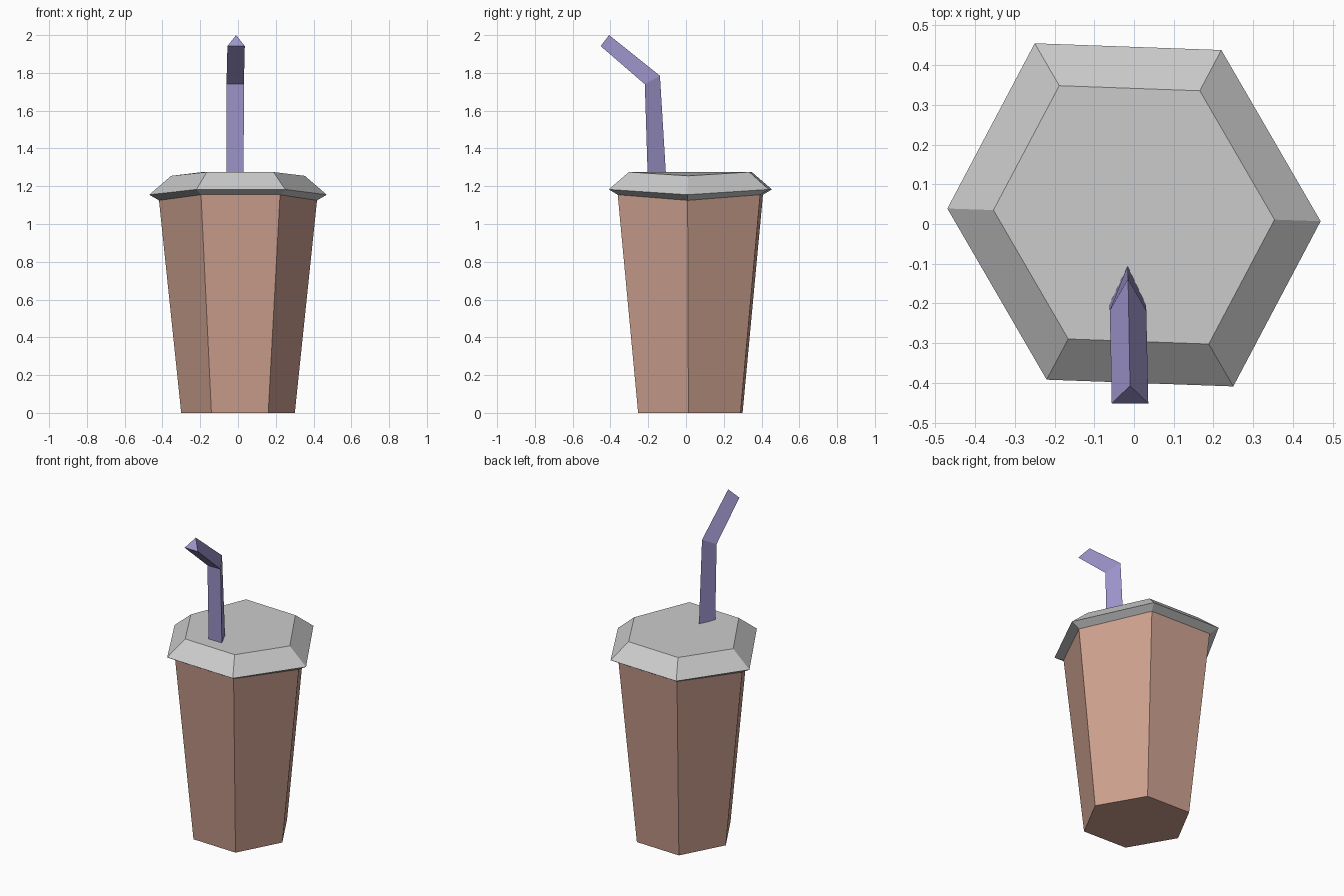
import bpy, bmesh
from mathutils import Vector

if "Cube" in bpy.data.objects:
    bpy.data.objects.remove(bpy.data.objects["Cube"])

# Half of the slightly skewed hexagon; the other half is its point reflection
HALF = [(0.47, -0.016), (0.22, 0.415), (-0.25, 0.432)]
HEX = HALF + [(-x, -y) for x, y in HALF]
CENTRE_Y = 0.023


def hex_ring(scale, z, drop):
    """Hexagon ring whose left and right corners sit lower by drop."""
    return [(x * scale, CENTRE_Y + y * scale, z - (drop if i % 3 == 0 else 0))
            for i, (x, y) in enumerate(HEX)]


def loft(name, rings, cap_start, cap_end, colour=None):
    bm = bmesh.new()
    loops = [[bm.verts.new(p) for p in ring] for ring in rings]
    for a, b in zip(loops, loops[1:]):
        n = len(a)
        for i in range(n):
            j = (i + 1) % n
            bm.faces.new((a[i], a[j], b[j], b[i]))
    if cap_start:
        bm.faces.new(loops[0][::-1])
    if cap_end:
        bm.faces.new(loops[-1])
    mesh = bpy.data.meshes.new(name)
    bm.to_mesh(mesh)
    bm.free()
    obj = bpy.data.objects.new(name, mesh)
    bpy.context.collection.objects.link(obj)
    if colour:
        mat = bpy.data.materials.new(name + "_colour")
        mat.diffuse_color = (*colour, 1)
        mat.use_nodes = True
        mat.node_tree.nodes["Principled BSDF"].inputs["Base Color"].default_value = mat.diffuse_color
        mesh.materials.append(mat)
    return obj


# Tapered cup, open at the top where the lid closes it
loft("cup", [hex_ring(0.64, 0, 0), hex_ring(0.89, 1.155, 0.03)],
     True, False, (0.60, 0.35, 0.27))

# Lid with an overhanging rim and a bevelled top
loft("lid", [hex_ring(0.89, 1.155, 0.03), hex_ring(1.0, 1.183, 0.028),
             hex_ring(0.753, 1.275, 0.02)], False, True)


# Bent straw with a triangular section: two front corners and one back ridge
def straw_ring(x, front_y, front_z, back_y, back_z):
    return [(x - 0.046, front_y, front_z), (x + 0.046, front_y, front_z),
            (x, back_y, back_z)]


loft("straw", [straw_ring(-0.016, -0.203, 1.26, -0.106, 1.26),
               straw_ring(-0.015, -0.218, 1.74, -0.138, 1.785),
               straw_ring(-0.010, -0.452, 1.942, -0.407, 2.0)],
     True, True, (0.34, 0.30, 0.60))
